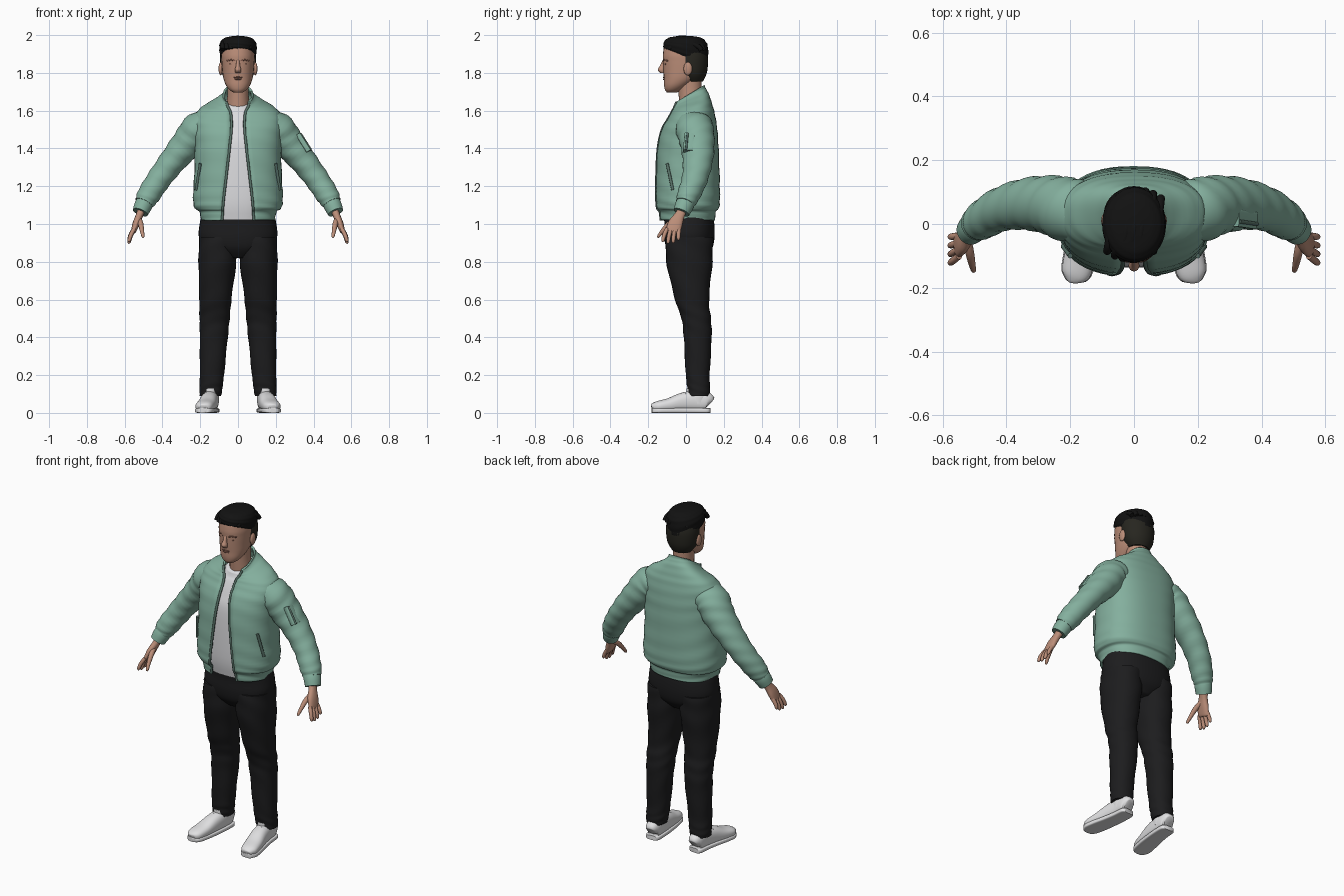
import bpy
import math
from mathutils import Vector

default_cube = bpy.data.objects.get("Cube")
if default_cube:
    bpy.data.objects.remove(default_cube, do_unlink=True)


def make_material(name, red, green, blue):
    material = bpy.data.materials.new(name)
    material.use_nodes = True
    colour = (red, green, blue, 1)
    material.diffuse_color = colour
    shader = material.node_tree.nodes["Principled BSDF"]
    shader.inputs["Base Color"].default_value = colour
    shader.inputs["Roughness"].default_value = 0.8
    return material


jacket_green = make_material("jacket green", .23, .43, .34)
trim_green = make_material("dark trim green", .10, .17, .14)
shirt_white = make_material("shirt white", .72, .72, .74)
denim_black = make_material("denim black", .012, .012, .013)
hair_black = make_material("hair black", .006, .006, .006)
fade_brown = make_material("short hair brown", .02, .019, .014)
skin = make_material("skin", .50, .27, .19)
skin_dark = make_material("dark skin", .26, .12, .085)
shoe_white = make_material("shoe white", .75, .75, .76)
lace_grey = make_material("lace grey", .5, .5, .51)


def finish(obj, material, mirror):
    """Colour, smooth and optionally mirror a part."""
    obj.data.materials.append(material)
    bpy.ops.object.select_all(action="DESELECT")
    obj.select_set(True)
    bpy.context.view_layer.objects.active = obj
    bpy.ops.object.shade_smooth_by_angle(angle=math.radians(50))
    if mirror:
        obj.modifiers.new("both sides", "MIRROR")
    return obj


def spline(keys, steps):
    """Smoothly interpolate tuples of numbers."""
    result = []
    last = len(keys) - 1
    for i in range(last):
        a, b, c, d = (keys[max(0, min(last, i + k))] for k in (-1, 0, 1, 2))
        for s in range(steps):
            t = s / steps
            result.append([q + t * (r - p) / 2
                           + t * t * (p - 2.5 * q + 2 * r - w / 2)
                           + t * t * t * (1.5 * (q - r) + (w - p) / 2)
                           for p, q, r, w in zip(a, b, c, d)])
    result.append(list(keys[-1]))
    return result


def power(value, exponent):
    return math.copysign(abs(value) ** exponent, value)


def loft(name, keys, material, upright=True, ref=(0, 1, 0), p=2.0, sides=28,
         steps=5, wrinkle=0.0, waves=1.5, opened=False, mirror=False):
    """Skin rings (x, y, z, half width, half depth, tilt, half gap)."""
    keys = [tuple(k) + (0,) * (7 - len(k)) for k in keys]
    rings = spline(keys, steps)
    centres = [Vector(r[:3]) for r in rings]
    verts, faces = [], []
    count = sides + 1 if opened else sides
    for i, (x, y, z, ra, rb, tilt, gap) in enumerate(rings):
        along = Vector((0, 0, 1))
        if not upright:
            along = centres[min(i + 1, len(rings) - 1)] - centres[max(i - 1, 0)]
            along.normalize()
        v = Vector(ref)
        v = (v - along * v.dot(along)).normalized()
        u = v.cross(along)
        g = math.asin(min(1, (gap / ra) ** (p / 2))) if opened else 0
        for j in range(count):
            angle = -math.pi / 2 + g + j / sides * (2 * math.pi - 2 * g)
            fold = 1 + wrinkle * math.sin(waves * i + 2 * math.cos(angle) + 3 * math.sin(angle))
            du = ra * fold * power(math.cos(angle), 2 / p)
            dv = rb * fold * power(math.sin(angle), 2 / p)
            point = centres[i] + u * du + v * dv
            point.z += tilt * dv
            verts.append(point)
    for i in range(len(rings) - 1):
        for j in range(sides):
            a, b = i * count + j, i * count + (j + 1) % count
            faces.append((a, b, b + count, a + count))
    if not opened:
        faces.append(tuple(reversed(range(count))))
        faces.append(tuple(range(len(verts) - count, len(verts))))
    mesh = bpy.data.meshes.new(name)
    mesh.from_pydata(verts, [], faces)
    obj = bpy.data.objects.new(name, mesh)
    bpy.context.collection.objects.link(obj)
    return finish(obj, material, mirror)


def tube(name, points, radius, material, mirror=False, ref=(0, 1, 0)):
    return loft(name, [tuple(q) + (radius, radius) for q in points], material,
                upright=False, ref=ref, sides=10, steps=4, mirror=mirror)


def blob(name, place, size, material, mirror=False):
    """Ellipsoid baked into world coordinates."""
    keys = []
    for k in range(9):
        a = math.pi * (k / 8 - .5)
        r = max(math.cos(a), .02)
        keys.append((place[0], place[1], place[2] + size[2] * math.sin(a),
                     size[0] * r, size[1] * r))
    return loft(name, keys, material, sides=16, steps=2, mirror=mirror)


# Jacket body, open down the front, with hem band and raised back collar
body = [(0, .005, 1.02, .195, .15, 0, .085), (0, .005, 1.065, .205, .153, 0, .08),
        (0, .007, 1.085, .23, .168, 0, .08), (0, .008, 1.14, .238, .172, 0, .075),
        (0, .008, 1.25, .232, .17, 0, .062), (0, .01, 1.4, .23, .163, 0, .045),
        (0, .018, 1.5, .235, .148, 0, .035), (0, .028, 1.57, .23, .125, .1, .035),
        (0, .03, 1.615, .195, .108, .2, .04), (0, .025, 1.65, .125, .096, .4, .05),
        (0, .015, 1.668, .088, .09, .55, .056), (0, .012, 1.685, .08, .086, .6, .06)]
ROUND = 2.4
jacket = loft("jacket_body", body, jacket_green, p=ROUND, sides=48,
              wrinkle=.008, opened=True)
shell = jacket.modifiers.new("cloth thickness", "SOLIDIFY")
shell.thickness = .012
shell.offset = -1

# Zip edges follow the opening, collar trim follows the top
zip_path = []
for x, y, z, ra, rb, tilt, gap in body:
    depth = rb * (1 - (gap / ra) ** ROUND) ** (1 / ROUND)
    zip_path.append((gap, y - depth + .003, z - tilt * depth))
tube("zip_edge", zip_path, .007, trim_green, mirror=True)
tube("hip_pocket_welt", [(.2, -.1, 1.32), (.222, -.07, 1.18)], .008, trim_green, mirror=True)

# Sleeves, cuffs and the single arm pocket
loft("sleeve", [(.14, .04, 1.53, .07, .09), (.205, .045, 1.505, .09, .1),
                (.265, .06, 1.43, .085, .092), (.345, .062, 1.335, .071, .08),
                (.42, .045, 1.235, .064, .068), (.475, .012, 1.15, .06, .06),
                (.497, -.004, 1.11, .05, .05)],
     jacket_green, upright=False, steps=6, wrinkle=.03, mirror=True)
loft("cuff", [(.488, .004, 1.125, .045, .048), (.503, -.01, 1.095, .047, .049),
              (.517, -.024, 1.062, .042, .044)],
     jacket_green, upright=False, mirror=True)
loft("sleeve_pocket", [(.318, .02, 1.475, .014, .028), (.375, .012, 1.385, .014, .028)],
     jacket_green, upright=False, p=6)
tube("sleeve_pocket_zip", [(.331, .008, 1.48), (.387, 0, 1.392)], .006, trim_green)

# Shirt
loft("shirt", [(0, .005, 1.025, .17, .128), (0, .006, 1.14, .2, .143), (0, .008, 1.4, .195, .138),
               (0, .018, 1.5, .19, .122), (0, .025, 1.57, .15, .099),
               (0, .024, 1.61, .1, .083, .2), (0, .02, 1.645, .066, .07, .4)],
     shirt_white, p=ROUND, sides=40)

# Trousers
loft("trouser_seat", [(0, .018, .82, .06, .08), (0, .018, .87, .17, .12),
                      (0, .018, .93, .207, .133), (0, .018, 1, .203, .132), (0, .01, 1.06, .19, .13)],
     denim_black, p=2.3, sides=36)
loft("trouser_leg", [(.146, .068, .09, .057, .056), (.143, .067, .13, .061, .06),
                     (.138, .062, .2, .064, .063), (.128, .062, .4, .074, .074),
                     (.124, .054, .5, .08, .078), (.12, .032, .6, .085, .09),
                     (.109, .018, .8, .1, .122), (.105, .018, .93, .1, .125)],
     denim_black, p=2.2, steps=8, wrinkle=.018, waves=.9, mirror=True)

# Shoes: upper, sole, ankle collar and laces
upper = [(.142, .127, .05, .026, .03), (.143, .11, .06, .04, .05),
         (.146, .05, .062, .043, .056), (.155, -.02, .056, .046, .05),
         (.168, -.09, .042, .049, .036), (.18, -.15, .034, .046, .028),
         (.186, -.175, .03, .03, .02), (.187, -.182, .028, .014, .012)]
loft("shoe_upper", upper, shoe_white, upright=False, ref=(0, 0, 1), p=2.4, mirror=True)
loft("shoe_sole", [(x, y, .013, w + .003, .013) for x, y, z, w, h in upper],
     shoe_white, upright=False, ref=(0, 0, 1), p=5, mirror=True)
loft("shoe_collar", [(.145, .062, .05, .043, .058), (.145, .062, .085, .044, .06),
                     (.145, .06, .115, .04, .057, -.25)], shoe_white, mirror=True)
for row in range(4):
    y = .0 - .024 * row
    x, z = .157 - y * .13, .111 - .0095 * row
    tube(f"shoe_lace_{row + 1}", [(x - .024, y, z - .012), (x, y - .004, z - .003),
                                  (x + .024, y, z - .012)], .004, lace_grey, mirror=True)

# Hands
loft("palm", [(.509, -.016, 1.08, .022, .026), (.522, -.034, 1.045, .019, .027),
              (.538, -.055, 1.005, .019, .038), (.552, -.068, .965, .014, .038),
              (.555, -.071, .955, .008, .03)],
     skin, upright=False, p=2.3, sides=20, mirror=True)
for i in range(4):
    y, drop = -.1 + .021 * i, (.008, 0, .003, .018)[i]
    loft(f"finger_{i + 1}", [(.549, y, .975, .011, .011),
                             (.567, y * 1.2 + .005, .938 + drop / 2, .011, .011),
                             (.576, y * 1.3 + .008, .905 + drop, .009, .009),
                             (.576, y * 1.3 + .008, .896 + drop, .003, .003)],
         skin, upright=False, sides=12, mirror=True)
loft("thumb", [(.524, -.045, 1.03, .013, .014), (.515, -.09, 1, .014, .014),
               (.508, -.125, .962, .011, .011), (.503, -.145, .935, .008, .008),
               (.502, -.15, .928, .003, .003)],
     skin, upright=False, sides=12, mirror=True)

# Neck, head and face
loft("neck", [(0, .03, 1.6, .062, .064), (0, .022, 1.7, .056, .062), (0, .018, 1.8, .058, .066)], skin)
loft("head", [(0, -.075, 1.695, .022, .025), (0, -.067, 1.71, .045, .044),
              (0, -.05, 1.735, .064, .066), (0, -.026, 1.77, .077, .091),
              (0, -.012, 1.81, .083, .108), (0, -.01, 1.86, .087, .112),
              (0, -.01, 1.9, .088, .112), (0, -.008, 1.95, .078, .1), (0, 0, 1.98, .04, .05)],
     skin, p=2.15)
loft("nose", [(0, -.116, 1.868, .008, .007), (0, -.125, 1.838, .011, .013),
              (0, -.13, 1.816, .017, .019), (0, -.124, 1.8, .014, .012)], skin, sides=16)
blob("ear", (.092, .01, 1.822), (.011, .023, .035), skin, mirror=True)
tube("eyebrow", [(.016, -.117, 1.864), (.036, -.112, 1.869), (.058, -.094, 1.863)],
     .0045, skin_dark, mirror=True)
blob("eye", (.035, -.107, 1.846), (.013, .006, .004), skin_dark, mirror=True)
blob("upper_lip", (0, -.115, 1.776), (.024, .008, .004), skin_dark)
blob("lower_lip", (0, -.114, 1.767), (.02, .009, .005), skin_dark)

# Hair: short back and sides under a combed crown
loft("short_hair", [(0, .04, 1.755, .058, .05), (0, .034, 1.785, .08, .071),
                    (0, .031, 1.82, .091, .083), (0, .03, 1.88, .095, .086),
                    (0, .02, 1.93, .09, .086)], fade_brown)
loft("crown_hair", [(0, .004, 1.885, .089, .109, -.25), (0, 0, 1.905, .097, .117, -.2),
                    (0, -.002, 1.945, .099, .118, -.05), (0, -.006, 1.972, .088, .106),
                    (0, -.006, 1.988, .063, .08), (0, -.006, 1.996, .02, .03)],
     hair_black, sides=40, wrinkle=.012)
for i in range(7):
    x = -.072 + .024 * i
    rise = .086 * math.sqrt(1 - (x / .11) ** 2)
    reach = .105 * math.sqrt(1 - (x / .115) ** 2)
    tube(f"hair_lock_{i + 1}", [(x - .012, -reach - .004, 1.925), (x - .008, -reach * .8, 1.895 + rise * .86),
                                (x, -.01, 1.9 + rise), (x + .01, reach * .75, 1.89 + rise * .8),
                                (x + .012, reach, 1.92)], .013, hair_black, ref=(1, 0, 0))
